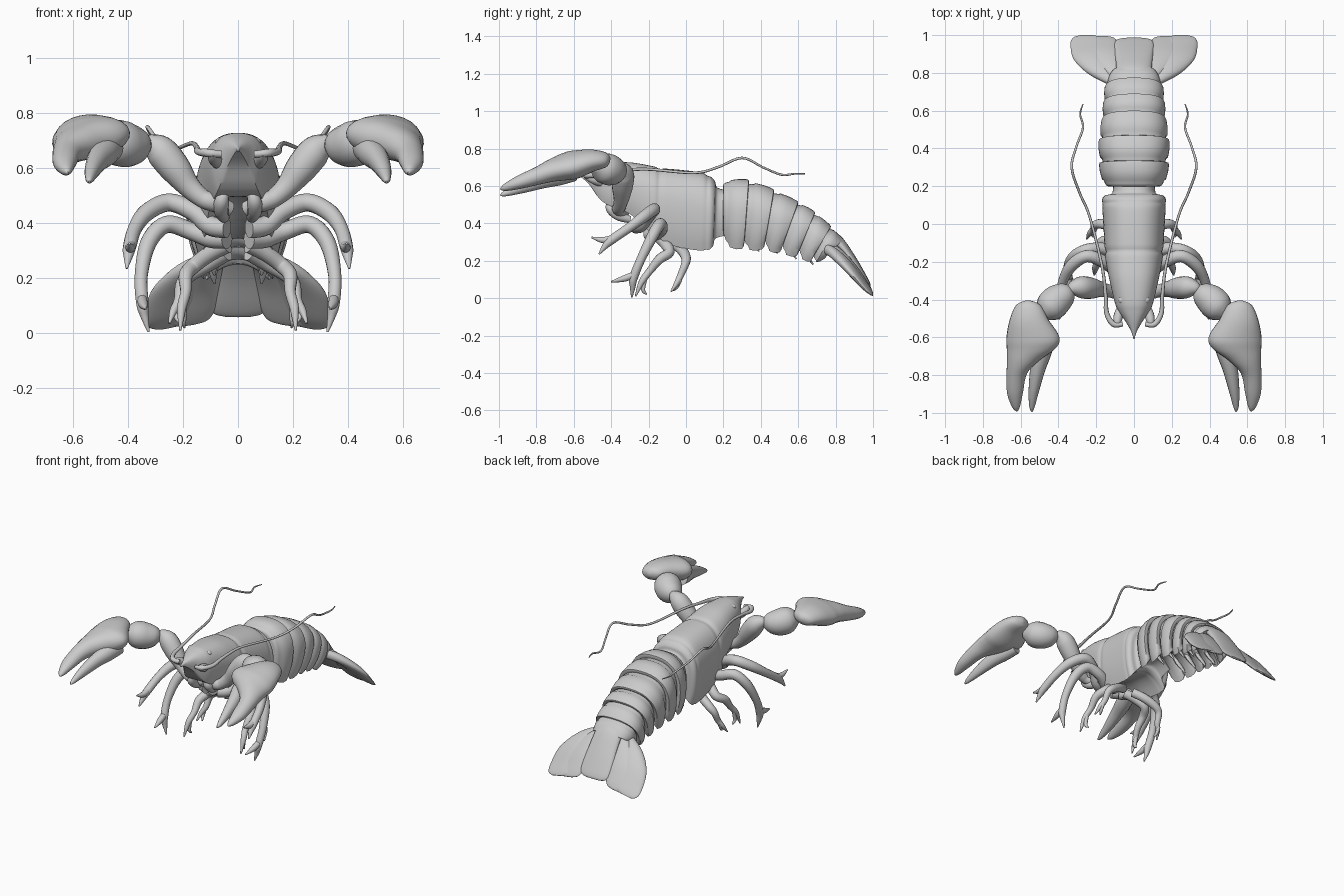
import bpy, bmesh, math
from mathutils import Vector


def finish(name, rings, mirror=False):
    """Skin a list of closed rings and cap both ends."""
    bm = bmesh.new()
    vr = [[bm.verts.new(p) for p in r] for r in rings]
    n = len(vr[0])
    for a, b in zip(vr, vr[1:]):
        for i in range(n):
            j = (i + 1) % n
            bm.faces.new((a[i], a[j], b[j], b[i]))
    bm.faces.new(vr[0])
    bm.faces.new(vr[-1])
    bmesh.ops.recalc_face_normals(bm, faces=bm.faces)
    me = bpy.data.meshes.new(name)
    bm.to_mesh(me)
    bm.free()
    ob = bpy.data.objects.new(name, me)
    bpy.context.collection.objects.link(ob)
    if mirror:
        ob.modifiers.new("Mirror", 'MIRROR')
    bpy.context.view_layer.objects.active = ob
    bpy.ops.object.select_all(action='DESELECT')
    ob.select_set(True)
    bpy.ops.object.shade_smooth_by_angle(angle=math.radians(50))
    return ob


def smooth(rows, sub):
    """Catmull-Rom interpolation of rows of numbers."""
    out = []
    for i in range(len(rows) - 1):
        p0, p1, p2 = rows[max(i - 1, 0)], rows[i], rows[i + 1]
        p3 = rows[min(i + 2, len(rows) - 1)]
        for k in range(sub):
            t = k / sub
            out.append([0.5 * (2 * b + (c - a) * t + (2 * a - 5 * b + 4 * c - d) * t * t
                               + (3 * b - a - 3 * c + d) * t ** 3)
                        for a, b, c, d in zip(p0, p1, p2, p3)])
    return out + [list(rows[-1])]


def limb(name, rows, side=(1, 0, 0), fixed=False, n=14, sub=5, mirror=True):
    """Tube along x, y, z with a half width and half thickness per point."""
    rows = smooth([r if len(r) == 5 else (*r, r[3]) for r in rows], sub)
    side = Vector(side).normalized()
    rings = []
    for i, r in enumerate(rows):
        t = (Vector(rows[min(i + 1, len(rows) - 1)][:3]) - Vector(rows[max(i - 1, 0)][:3])).normalized()
        if not fixed:
            side = (side - t * side.dot(t)).normalized()
        up = side.cross(t).normalized()
        c = Vector(r[:3])
        rings.append([c + side * (math.cos(a) * max(r[3], .002)) + up * (math.sin(a) * max(r[4], .002))
                      for a in (2 * math.pi * k / n for k in range(n))])
    return finish(name, rings, mirror)


def shell_ring(yt, zt, yb, zb, hw, hollow, n=48):
    """Arched body section, tilted from top to bottom, with hanging sides and hollow underside."""
    ring = []
    for k in range(n):
        a = 2 * math.pi * k / n
        s, c = math.sin(a), math.cos(a)
        if c > -1e-6:                                  # arch over the back
            x, h = abs(s) ** .8, .5 + .5 * abs(c) ** .9
        else:
            v = 2 * (abs(math.pi - a) / (math.pi / 2))  # 2 at the flank, 0 at the middle
            if v > 1:                                  # hanging side
                w = 2 - v
                x, h = 1 - .2 * w ** 2.2, .5 * (1 - w)
            else:                                      # hollow underside
                x, h = .8 * v, hollow * (1 - v * v)
        x = math.copysign(x, s)
        ring.append((x * hw, yb + (yt - yb) * h, zb + (zt - zb) * h))
    return ring


# Carapace with pointed rostrum: y, top, bottom, half width
carapace = [(-.61, .672, .662, .004), (-.575, .685, .655, .014), (-.52, .706, .61, .045),
            (-.47, .72, .54, .08), (-.42, .728, .50, .102), (-.30, .725, .45, .13), (-.20, .708, .36, .15),
            (-.14, .695, .315, .155), (-.05, .687, .275, .16), (.07, .672, .255, .167),
            (.12, .65, .258, .17), (.145, .625, .28, .155), (.16, .59, .32, .115), (.24, .57, .34, .11)]
rings = []
for y, zt, zb, hw in smooth(carapace, 6):
    groove = 1 - .04 * math.exp(-((y + .15) / .012) ** 2) - .025 * math.exp(-((y - .105) / .01) ** 2)
    zm = (zt + zb) / 2
    rings.append(shell_ring(y + .01, zm + (zt - zm) * groove, y, zm + (zb - zm) * groove, hw * groove,
                            min(.22, max(0, (y + .42) * 1.2))))
finish("carapace", rings)

# Overlapping abdomen plates: top y, top z, bottom y, bottom z, half width
edges = [(.205, .635, .205, .285, .168), (.335, .632, .31, .265, .183), (.47, .58, .42, .265, .185),
         (.60, .515, .51, .245, .168), (.69, .46, .60, .225, .16), (.775, .385, .675, .195, .152),
         (.84, .31, .75, .215, .12)]
# along, size, downward growth
profile = [(-.06, .78, -.04), (-.03, .86, -.03), (.08, .91, -.01), (.2, .93, .0), (.28, .985, .01), (.6, 1.02, .008),
           (.9, 1.02, 0), (1.0, 1.0, -.015), (1.02, .93, -.03), (.95, .83, -.04)]
for i, (f, b) in enumerate(zip(edges, edges[1:])):
    rings = []
    for t, s, drop in profile:
        yt, zt, yb, zb, hw = (p + (q - p) * t for p, q in zip(f, b))
        my, mz = (yt + yb) / 2, (zt + zb) / 2
        rings.append(shell_ring(my + (yt - my) * s, mz + (zt - mz) * s,
                                my + (yb - my) * s, mz + (zb - mz) * s - drop, hw * s, .36))
    finish("abdomen_plate_%d" % (i + 1), rings)

# Tail fan
limb("telson", [(0, .74, .33, .07, .03), (0, .80, .31, .09, .035), (0, .88, .215, .098, .026),
                (0, .95, .11, .105, .018), (0, .975, .072, .09, .012), (0, .983, .06, .05, .005)],
     fixed=True, n=24, mirror=False)
limb("inner_tail_blade", [(.06, .74, .29, .03, .025), (.11, .81, .245, .06, .025), (.15, .89, .165, .085, .022),
                          (.17, .955, .08, .09, .016), (.175, .985, .04, .07, .01), (.175, .993, .03, .03, .004)],
     side=(1, 0, -.15), fixed=True, n=24)
limb("outer_tail_blade", [(.09, .73, .27, .03, .025), (.17, .79, .24, .065, .028), (.225, .87, .165, .095, .027),
                          (.24, .95, .073, .098, .018), (.245, .985, .036, .08, .01), (.25, .998, .02, .04, .004)],
     side=(1, 0, -.2), fixed=True, n=24)

# Claw arms: upper arm, wrist and pincer
limb("claw_arm", [(.03, -.33, .45, .028), (.09, -.36, .475, .034), (.13, -.355, .49, .034), (.18, -.345, .535, .042),
                  (.23, -.34, .60, .057), (.28, -.335, .66, .058), (.32, -.34, .685, .04), (.345, -.35, .69, .02)], n=18)
limb("claw_wrist", [(.325, -.345, .675, .02), (.355, -.365, .68, .06), (.41, -.405, .685, .083),
                    (.455, -.45, .70, .076), (.49, -.485, .71, .03)], side=(.5, -.6, 0), n=18)
limb("claw_palm", [(.56, -.405, .74, .012), (.56, -.43, .74, .065, .04), (.555, -.51, .735, .105, .06),
                   (.535, -.60, .713, .142, .075), (.545, -.66, .70, .13, .07), (.585, -.72, .682, .088, .06),
                   (.62, -.79, .655, .055, .048), (.63, -.89, .62, .043, .036), (.625, -.965, .592, .022, .02),
                   (.62, -.992, .582, .004)], side=(1, 0, -.15), fixed=True, n=22)
limb("claw_finger", [(.46, -.60, .675, .045, .05), (.485, -.68, .655, .048, .052), (.51, -.77, .63, .04, .044),
                     (.53, -.88, .592, .028, .032), (.54, -.965, .56, .015, .016), (.54, -.993, .55, .004)], n=16)

# Walking legs
legs = [
    [(.04, -.27, .38, .035), (.10, -.24, .39, .036), (.16, -.20, .44, .034), (.25, -.17, .475, .033),
     (.33, -.22, .44, .032), (.375, -.30, .38, .026), (.395, -.40, .31, .024), (.40, -.435, .275, .016),
     (.405, -.465, .235, .004)],
    [(.04, -.20, .34, .034), (.10, -.16, .345, .035), (.17, -.13, .37, .032), (.26, -.14, .395, .032),
     (.325, -.18, .33, .03), (.352, -.24, .21, .024), (.348, -.28, .11, .023), (.34, -.285, .06, .015),
     (.325, -.29, .004, .004)],
    [(.04, -.14, .32, .03), (.10, -.11, .29, .03), (.16, -.09, .245, .028), (.19, -.14, .21, .026),
     (.19, -.19, .15, .02), (.205, -.235, .09, .017), (.21, -.27, .01, .004)],
    [(.04, -.06, .29, .028), (.10, -.02, .255, .028), (.17, .0, .215, .026), (.205, -.005, .18, .022),
     (.215, -.03, .12, .018), (.235, -.05, .08, .014), (.25, -.08, .035, .004)]]
for i, path in enumerate(legs):
    limb("walking_leg_%d" % (i + 1), path)
limb("leg_pincer_1", [(.39, -.38, .325, .018), (.392, -.44, .31, .018), (.395, -.505, .325, .004)], n=10)
limb("leg_pincer_2", [(.35, -.265, .13, .018), (.345, -.33, .105, .018), (.335, -.40, .088, .004)], n=10)
limb("leg_pincer_3", [(.20, -.21, .13, .012), (.20, -.23, .05, .012), (.195, -.21, .02, .004)], n=10)
limb("leg_pincer_4", [(.225, -.03, .10, .012), (.225, -.05, .06, .01), (.215, -.07, .04, .004)], n=10)

# Mouthparts
limb("mouth_limb", [(.05, -.30, .42, .02), (.06, -.36, .44, .026), (.06, -.40, .475, .027), (.05, -.41, .505, .018),
                    (.04, -.41, .53, .006)])

# Feelers
limb("feeler_base", [(.05, -.42, .61, .028), (.08, -.48, .63, .026), (.088, -.52, .645, .02), (.09, -.545, .65, .006)])
limb("long_feeler", [(.06, -.53, .65, .013), (.11, -.53, .655, .015), (.145, -.47, .66, .013),
                     (.15, -.38, .675, .01), (.17, -.22, .69, .008), (.235, .04, .67, .007), (.29, .17, .70, .007),
                     (.33, .30, .75, .007), (.305, .41, .70, .006), (.27, .51, .66, .006), (.285, .58, .665, .005),
                     (.27, .635, .665, .003)], n=8)

# Eyes
limb("eye", [(.055, -.40, .68, .02), (.062, -.402, .69, .021), (.07, -.405, .703, .016), (.073, -.406, .709, .004)], n=12)

# Small swimming legs under the abdomen
for i, (y, z) in enumerate([(.33, .34), (.43, .33), (.53, .30), (.62, .27)]):
    limb("swimming_leg_%d" % (i + 1), [(.07, y - .03, z + .07, .018, .012), (.085, y, z, .02, .012),
                                       (.09, y + .035, z - .055, .014, .008), (.085, y + .06, z - .09, .004)], n=10)
